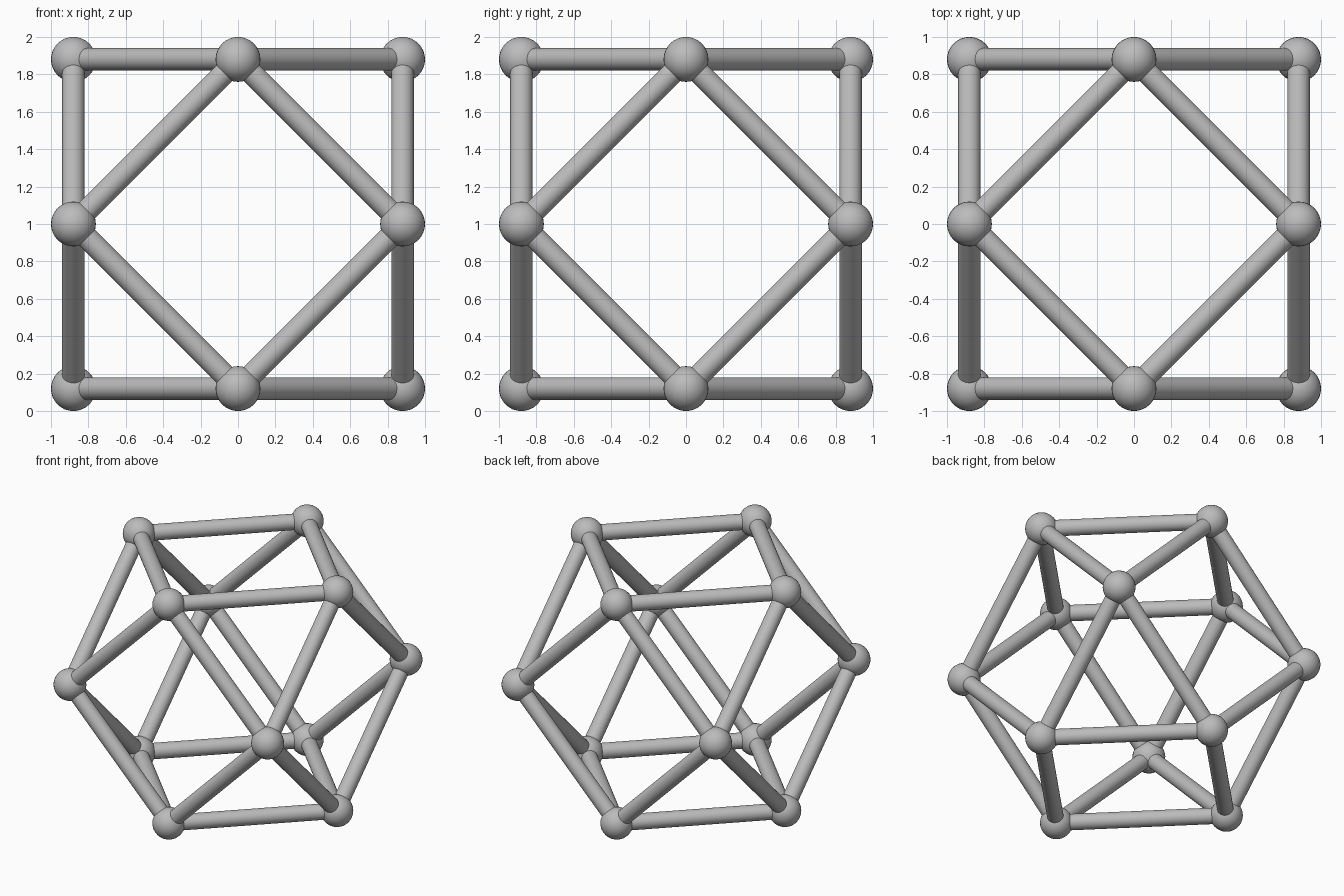
import bpy
from itertools import combinations
from mathutils import Vector

NODE = 0.88          # offset of the corner balls along two axes
BALL_RADIUS = 0.12
STRUT_RADIUS = 0.06

if "Cube" in bpy.data.objects:
    bpy.data.objects.remove(bpy.data.objects["Cube"], do_unlink=True)

grey = bpy.data.materials.new("light grey")
grey.use_nodes = True
colour = (0.5, 0.5, 0.5, 1)
grey.diffuse_color = colour
grey.node_tree.nodes["Principled BSDF"].inputs["Base Color"].default_value = colour


def finish(name):
    obj = bpy.context.object
    obj.name = name
    obj.data.materials.append(grey)
    bpy.ops.object.shade_smooth_by_angle()
    return obj


# Corner positions of a cuboctahedron: the edge midpoints of a cube
centre = Vector((0, 0, 1))
corners = []
for a, b in combinations(range(3), 2):
    for sa in (-NODE, NODE):
        for sb in (-NODE, NODE):
            corner = Vector((0, 0, 0))
            corner[a], corner[b] = sa, sb
            corners.append(corner + centre)

# Corner balls
for corner in corners:
    bpy.ops.mesh.primitive_uv_sphere_add(
        segments=32, ring_count=16, radius=BALL_RADIUS, location=corner)
    finish("corner_ball")

# Struts between neighbouring corners
edge_length = NODE * 2 ** 0.5
for start, end in combinations(corners, 2):
    span = end - start
    if span.length < edge_length * 1.01:
        bpy.ops.mesh.primitive_cylinder_add(
            vertices=32, radius=STRUT_RADIUS, depth=span.length,
            location=(start + end) / 2,
            rotation=span.to_track_quat("Z", "Y").to_euler())
        finish("strut")
